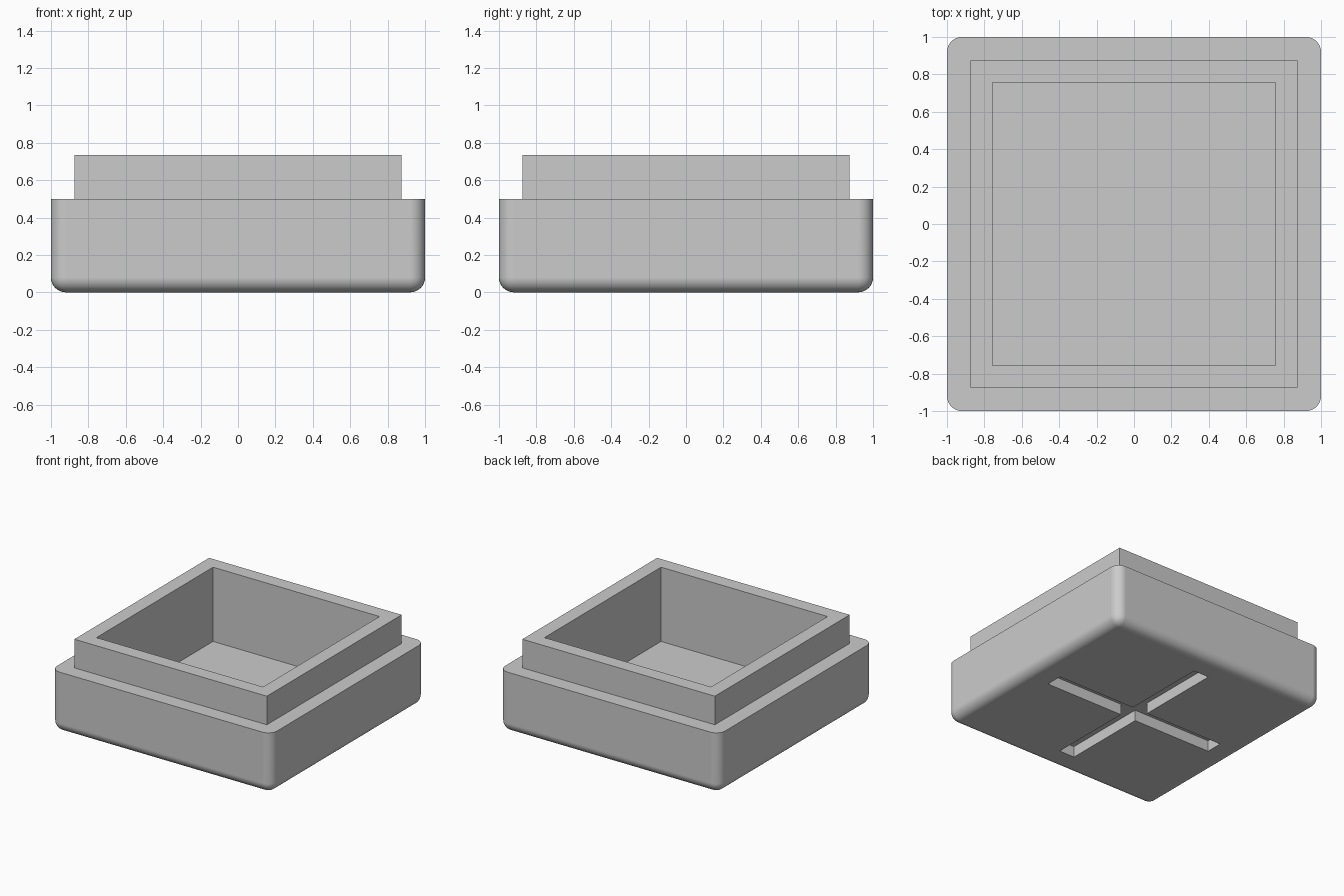
import bpy, bmesh, math
from mathutils import Vector

default = bpy.data.objects.get("Cube")
if default:
    bpy.data.objects.remove(default, do_unlink=True)

HALF, NECK, CAVITY = 1.0, 0.875, 0.757
SHOULDER, TOP, FLOOR = 0.5, 0.735, 0.125
ROUND = 0.08
SLOT_LEN, SLOT_WIDTH, SLOT_DEPTH = 0.787, 0.07, 0.09

grey = bpy.data.materials.new("light grey")
grey.use_nodes = True
colour = (0.6, 0.6, 0.6, 1)
grey.diffuse_color = colour
grey.node_tree.nodes["Principled BSDF"].inputs["Base Color"].default_value = colour


def block(name, hx, hy, z0, z1, rounding=0):
    """Box centred on the z axis, optionally rounded everywhere but the top rim."""
    bm = bmesh.new()
    bmesh.ops.create_cube(bm, size=2)
    for v in bm.verts:
        v.co = Vector((v.co.x * hx, v.co.y * hy, z1 if v.co.z > 0 else z0))
    if rounding:
        edges = [e for e in bm.edges if any(v.co.z < z1 - 0.01 for v in e.verts)]
        bmesh.ops.bevel(bm, geom=edges, offset=rounding, segments=8,
                        profile=0.5, affect='EDGES', clamp_overlap=True)
    mesh = bpy.data.meshes.new(name)
    bm.to_mesh(mesh)
    bm.free()
    mesh.materials.append(grey)
    ob = bpy.data.objects.new(name, mesh)
    bpy.context.collection.objects.link(ob)
    return ob


def combine(target, other, operation):
    """Apply a boolean and discard the helper."""
    mod = target.modifiers.new(operation, 'BOOLEAN')
    mod.operation, mod.solver, mod.object = operation, 'EXACT', other
    bpy.ops.object.modifier_apply(modifier=mod.name)
    bpy.data.objects.remove(other, do_unlink=True)


# Rounded lower body with the narrower neck on top
body = block("box_base", HALF, HALF, 0, SHOULDER, ROUND)
bpy.ops.object.select_all(action='DESELECT')
body.select_set(True)
bpy.context.view_layer.objects.active = body
combine(body, block("neck", NECK, NECK, 0.3, TOP), 'UNION')

# Square storage cavity
combine(body, block("cavity", CAVITY, CAVITY, FLOOR, TOP + 0.2), 'DIFFERENCE')

# Cross-shaped recess under the base
for hx, hy in ((SLOT_LEN, SLOT_WIDTH), (SLOT_WIDTH, SLOT_LEN)):
    combine(body, block("slot", hx, hy, -0.1, SLOT_DEPTH), 'DIFFERENCE')

# Smooth rounded corners, flat large faces
bpy.ops.object.shade_smooth_by_angle(angle=math.radians(35))
weighted = body.modifiers.new("flat_faces", 'WEIGHTED_NORMAL')
weighted.keep_sharp = True
